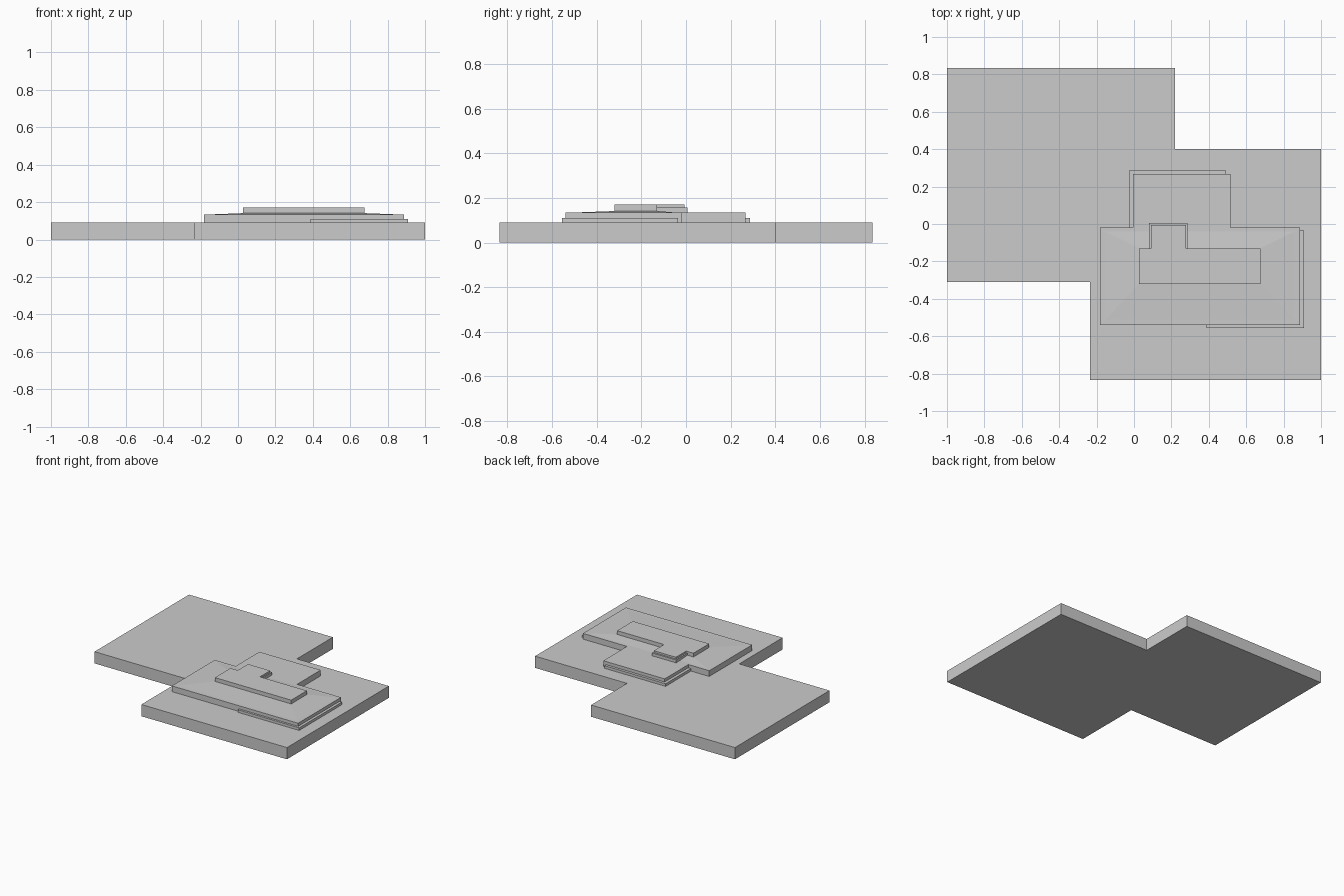
import bpy, bmesh

if "Cube" in bpy.data.objects:
    bpy.data.objects.remove(bpy.data.objects["Cube"])


def prism(name, outline, z0, z1, top=None):
    """Extrude an outline from z0 to z1; an optional top outline gives sloped sides."""
    bm = bmesh.new()
    low = [bm.verts.new((x, y, z0)) for x, y in outline]
    high = [bm.verts.new((x, y, z1)) for x, y in (top or outline)]
    bm.faces.new(low[::-1])
    bm.faces.new(high)
    n = len(low)
    for i in range(n):
        j = (i + 1) % n
        bm.faces.new((low[i], low[j], high[j], high[i]))
    bmesh.ops.recalc_face_normals(bm, faces=bm.faces)
    mesh = bpy.data.meshes.new(name)
    bm.to_mesh(mesh)
    bm.free()
    obj = bpy.data.objects.new(name, mesh)
    bpy.context.collection.objects.link(obj)
    return obj


def rect(x0, x1, y0, y1):
    return [(x0, y0), (x1, y0), (x1, y1), (x0, y1)]


# Stepped base slab
prism("base_slab", [(-1, -0.31), (-0.235, -0.31), (-0.235, -0.835), (1, -0.835),
                    (1, 0.4), (0.22, 0.4), (0.22, 0.835), (-1, 0.835)], 0, 0.09)

# Low square steps peeking out under the middle tier
prism("low_step_back", rect(-0.028, 0.492, -0.23, 0.287), 0.09, 0.11)
prism("low_step_front", rect(0.388, 0.908, -0.556, -0.036), 0.09, 0.11)

# Middle tier with a rear extension
prism("middle_tier", [(-0.183, -0.54), (0.888, -0.54), (0.888, -0.02), (0.515, -0.02),
                      (0.515, 0.267), (-0.006, 0.267), (-0.006, -0.02), (-0.183, -0.02)],
      0.09, 0.134)

# Very shallow rise of the middle tier towards the top block
prism("tier_rise", rect(-0.165, 0.87, -0.525, -0.035), 0.1335, 0.141,
      rect(0.028, 0.675, -0.32, -0.13))

# Top block with its rear arm and the ledge below the arm
prism("top_block", [(0.028, -0.32), (0.675, -0.32), (0.675, -0.13), (0.277, -0.13),
                    (0.277, -0.006), (0.09, -0.006), (0.09, -0.13), (0.028, -0.13)],
      0.134, 0.17)
prism("arm_ledge", rect(0.08, 0.285, -0.2, 0.006), 0.134, 0.156)
